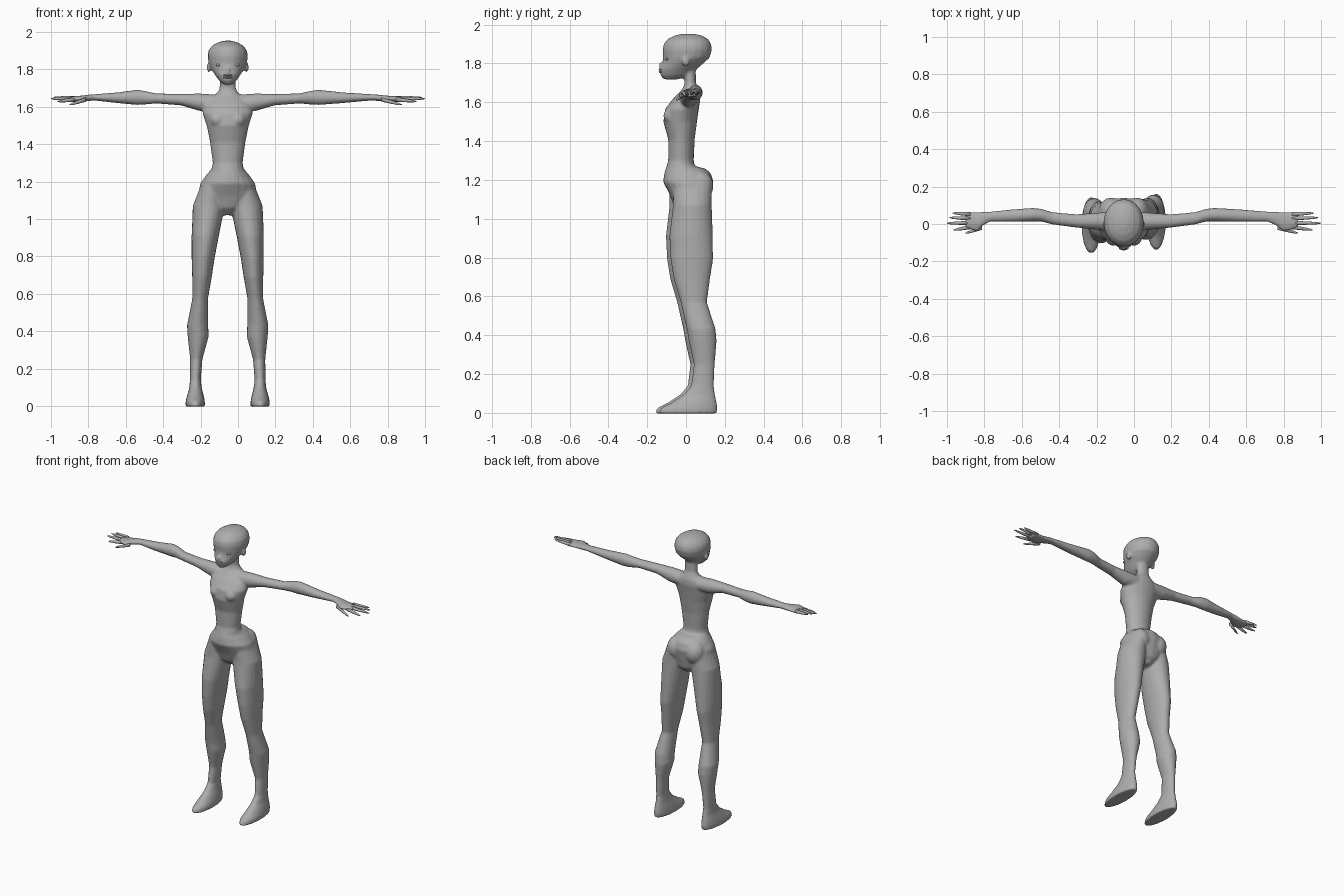
import bpy, bmesh, math
from mathutils import Vector

CX = -0.055          # body midline
SIDES = 20

skin = bpy.data.materials.new("grey skin")
skin.diffuse_color = (0.42, 0.42, 0.42, 1)


def loft(bm, rings):
    """Skin a list of (centre, half-axis u, half-axis v) ellipses into a closed tube."""
    loops = []
    for c, u, v in rings:
        c, u, v = Vector(c), Vector(u), Vector(v)
        angles = [2 * math.pi * i / SIDES for i in range(SIDES)]
        loops.append([bm.verts.new(c + u * math.cos(a) + v * math.sin(a)) for a in angles])
    for a, b in zip(loops, loops[1:]):
        for i in range(SIDES):
            j = (i + 1) % SIDES
            bm.faces.new((a[i], a[j], b[j], b[i]))
    bm.faces.new(loops[0])
    bm.faces.new(loops[-1])


def upright(rows):
    """Rows of (z, front y, back y, inner x, outer x) as level rings."""
    return [((CX + (a + b) / 2, (f + k) / 2, z), ((b - a) / 2, 0, 0), (0, (k - f) / 2, 0))
            for z, f, k, a, b in rows]


def ball(bm, centre, size):
    """Ellipsoid with the given half sizes."""
    vs = bmesh.ops.create_uvsphere(bm, u_segments=16, v_segments=10, radius=1)["verts"]
    bmesh.ops.scale(bm, vec=size, verts=vs)
    bmesh.ops.translate(bm, vec=centre, verts=vs)


def finish(bm, name):
    bmesh.ops.recalc_face_normals(bm, faces=bm.faces)
    for f in bm.faces:
        f.smooth = True
    me = bpy.data.meshes.new(name)
    bm.to_mesh(me)
    bm.free()
    me.materials.append(skin)
    ob = bpy.data.objects.new(name, me)
    bpy.context.collection.objects.link(ob)
    return ob


def arm_x(s, r):
    """Distance along the arm to x; the two forearms differ slightly in length."""
    if r > 0.48:
        r = 0.48 + (r - 0.48) * (1.105 if s > 0 else 0.895)
    return CX + s * r


# Body: trunk, neck, head, legs and arms fused into one skin
bm = bmesh.new()
trunk = [(1.02, -.02, .08, .03), (1.06, -.06, .115, .10), (1.12, -.082, .128, .16),
         (1.19, -.118, .142, .147), (1.235, -.112, .128, .115), (1.258, -.105, .10, .095),
         (1.272, -.10, .045, .085), (1.30, -.092, .04, .08), (1.41, -.092, .045, .095),
         (1.50, -.117, .057, .113), (1.565, -.108, .066, .135), (1.615, -.07, .074, .13),
         (1.65, -.035, .072, .09), (1.675, -.015, .062, .055), (1.70, -.008, .052, .043),
         (1.78, -.015, .05, .043)]
loft(bm, upright([(z, f, k, -w, w) for z, f, k, w in trunk]))

head = [(1.718, -.115, -.04, .022), (1.74, -.133, .02, .047), (1.77, -.136, .055, .068),
        (1.80, -.122, .09, .088), (1.83, -.118, .122, .102), (1.87, -.121, .134, .108),
        (1.90, -.115, .13, .103), (1.925, -.095, .115, .086), (1.943, -.06, .085, .055),
        (1.953, -.02, .04, .02)]
loft(bm, upright([(z, f, k, -w, w) for z, f, k, w in head]))

leg = [(1.20, -.085, .115, .03, .135), (1.07, -.085, .115, .015, .187), (.91, -.104, .12, .047, .193),
       (.79, -.098, .122, .07, .193), (.69, -.082, .106, .085, .19), (.57, -.046, .09, .106, .19),
       (.43, -.014, .135, .104, .218), (.37, -.004, .14, .102, .214), (.25, .022, .13, .135, .201),
       (.14, .008, .125, .144, .202), (.095, -.03, .132, .138, .206), (.055, -.09, .14, .128, .218),
       (.025, -.15, .145, .122, .225), (-.003, -.16, .14, .122, .225)]
arm = [(.06, .015, 1.62, .05, .045), (.15, .015, 1.624, .045, .047), (.25, .016, 1.638, .036, .031),
       (.38, .03, 1.644, .033, .027), (.44, .047, 1.648, .034, .036), (.485, .05, 1.65, .036, .041),
       (.60, .045, 1.648, .034, .029), (.74, .04, 1.65, .027, .017), (.78, .03, 1.647, .037, .017),
       (.82, .012, 1.643, .052, .016), (.87, .018, 1.641, .046, .015), (.89, .02, 1.64, .038, .012)]
for s in (-1, 1):
    dy = 0.018 if s > 0 else 0          # one leg stands a touch further back
    loft(bm, upright([(z, f + dy, k + dy, s * a, s * b) for z, f, k, a, b in leg]))
    loft(bm, [((arm_x(s, r), y, z), (0, ry, 0), (0, 0, rz)) for r, y, z, ry, rz in arm])
    ball(bm, (CX + s * .055, -.075, 1.53), (.042, .042, .04))      # breast
    ball(bm, (CX + s * .068, .07, 1.17), (.066, .072, .078))       # buttock
    ball(bm, (CX + s * .100, .0, 1.81), (.013, .018, .026))        # ear
ball(bm, (CX, -.122, 1.79), (.013, .02, .018))                     # nose
body = finish(bm, "body")
rm = body.modifiers.new("fuse", "REMESH")
rm.mode = "VOXEL"
rm.voxel_size = 0.0075
rm.use_smooth_shade = True
sm = body.modifiers.new("soften", "SMOOTH")
sm.factor = 0.5
sm.iterations = 5

# Fingers and thumbs: (start r, y, z), (tip r, y, z)
digits = [((.86, .052, 1.645), (.965, .058, 1.65)), ((.86, .030, 1.645), (.985, .034, 1.65)),
          ((.86, .006, 1.643), (1.0, .004, 1.643)), ((.86, -.017, 1.638), (.96, -.032, 1.628)),
          ((.79, -.02, 1.638), (.89, -.05, 1.61))]
for s, side in ((-1, "left"), (1, "right")):
    bm = bmesh.new()
    for a, b in digits:
        p = Vector((arm_x(s, a[0]), a[1], a[2]))
        q = Vector((arm_x(s, b[0]), b[1], b[2]))
        loft(bm, [(p.lerp(q, t), (0, w, 0), (0, 0, w))
                  for t, w in ((0, .011), (.5, .009), (.85, .006), (1, .002))])
    finish(bm, side + "_fingers")

# Eyes and mouth
for s, side in ((-1, "left"), (1, "right")):
    bm = bmesh.new()
    ball(bm, (CX + s * .05, -.098, 1.823), (.014, .01, .007))
    finish(bm, side + "_eye")
bm = bmesh.new()
for z in (1.757, 1.768):
    ball(bm, (CX, -.128, z), (.026, .013, .006))
finish(bm, "lips")
